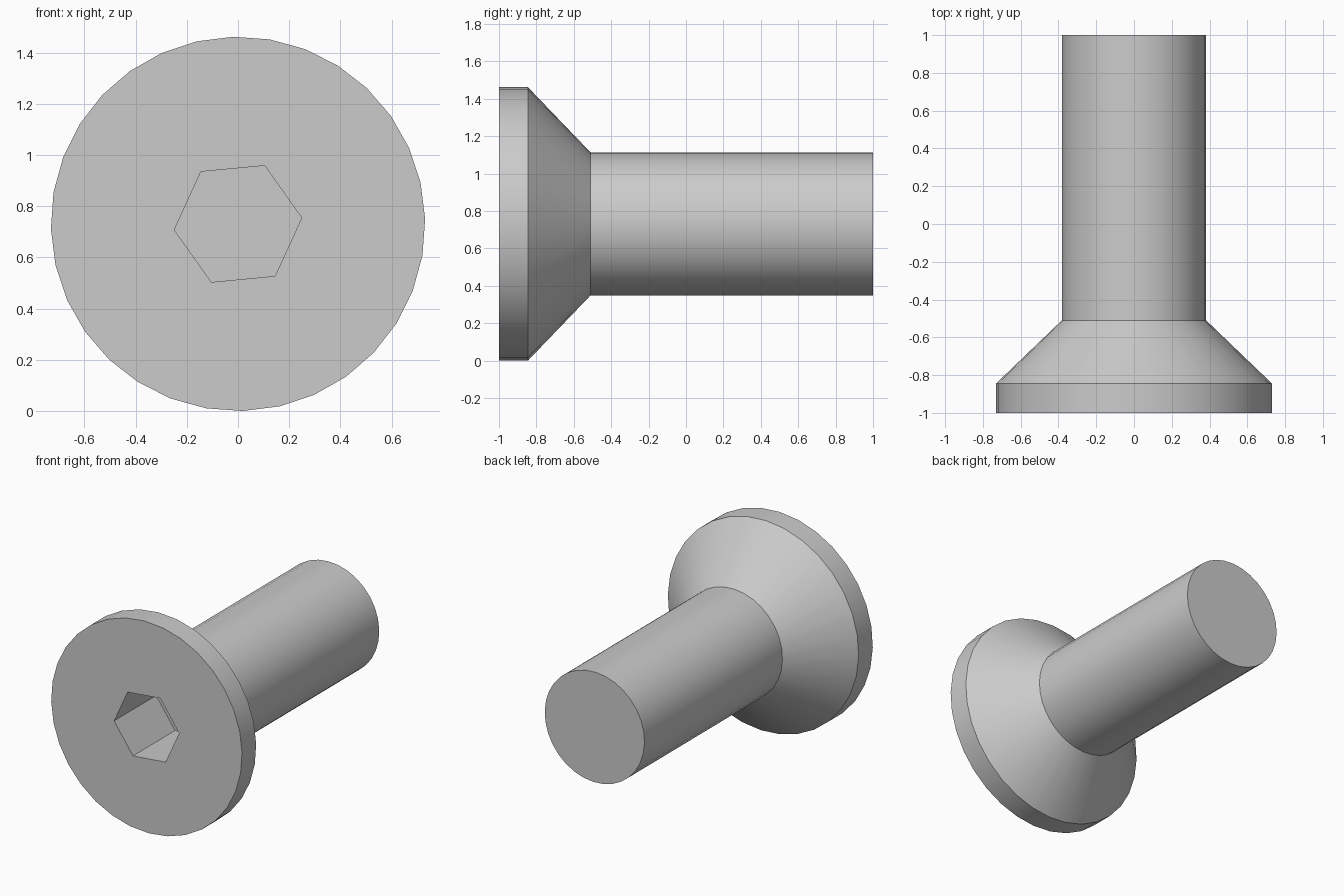
import bpy
import bmesh
from math import cos, sin, radians, tau

cube = bpy.data.objects.get("Cube")
if cube:
    bpy.data.objects.remove(cube, do_unlink=True)

AXIS_Z = 0.731
SIDES = 32
HEAD_TURN = radians(1.5)
SOCKET_TURN = radians(5.4)

steel = bpy.data.materials.new("light grey steel")
grey = (0.6, 0.6, 0.6, 1)
steel.diffuse_color = grey
steel.use_nodes = True
steel.node_tree.nodes["Principled BSDF"].inputs["Base Color"].default_value = grey

bm = bmesh.new()


def ring(radius, y, sides, turn):
    """Circle of vertices around the screw axis."""
    angles = [turn + tau * i / sides for i in range(sides)]
    return [bm.verts.new((radius * cos(a), y, AXIS_Z + radius * sin(a))) for a in angles]


def wall(a, b):
    """Quads joining two matching rings."""
    n = len(a)
    for i in range(n):
        j = (i + 1) % n
        bm.faces.new((a[i], a[j], b[j], b[i]))


# Head rim, countersunk cone and shank
profile = [(0.731, -1), (0.731, -0.845), (0.382, -0.51), (0.382, 1)]
rings = [ring(r, y, SIDES, HEAD_TURN) for r, y in profile]
for a, b in zip(rings, rings[1:]):
    wall(a, b)
bm.faces.new(rings[-1])

# Hexagonal socket
mouth = ring(0.25, -1, 6, SOCKET_TURN)
floor = ring(0.25, -0.54, 6, SOCKET_TURN)
wall(mouth, floor)
bm.faces.new(floor)

# Flat head face around the socket
border = [e for e in bm.edges if e.is_boundary]
bmesh.ops.triangle_fill(bm, use_beauty=True, edges=border, normal=(0, -1, 0))
bmesh.ops.recalc_face_normals(bm, faces=bm.faces)

mesh = bpy.data.meshes.new("countersunk_screw")
bm.to_mesh(mesh)
bm.free()
mesh.materials.append(steel)
screw = bpy.data.objects.new("countersunk_screw", mesh)
bpy.context.collection.objects.link(screw)

# Smooth round sides with crisp edges
bpy.ops.object.select_all(action='DESELECT')
screw.select_set(True)
bpy.context.view_layer.objects.active = screw
bpy.ops.object.shade_smooth_by_angle(angle=radians(30))
